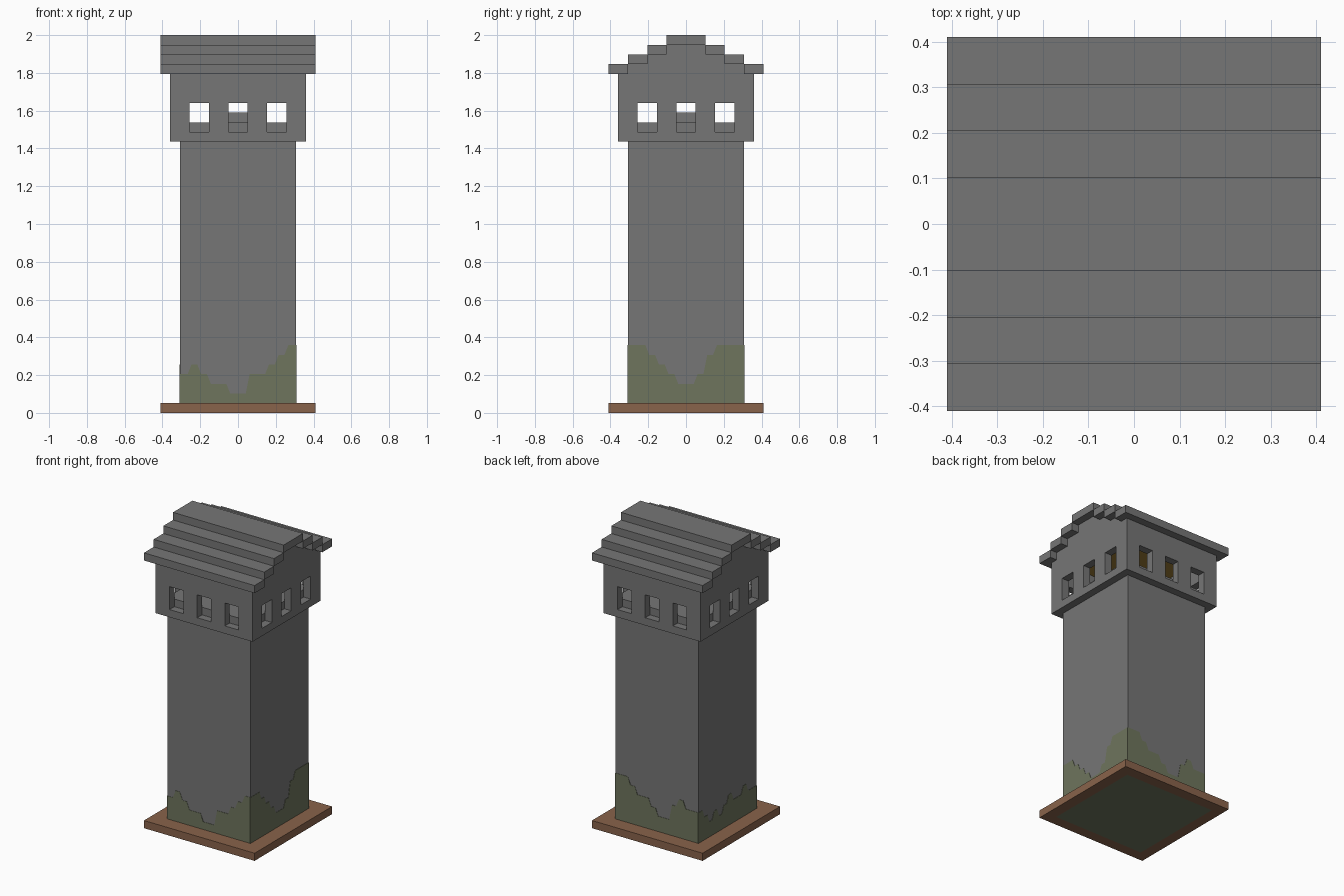
import bpy, bmesh, math
from mathutils import Matrix, Vector

U = 2 / 39  # one block

cube = bpy.data.objects.get("Cube")
if cube:
    bpy.data.objects.remove(cube, do_unlink=True)


def material(name, rgb):
    m = bpy.data.materials.new(name)
    m.use_nodes = True
    m.diffuse_color = (*rgb, 1)
    m.node_tree.nodes["Principled BSDF"].inputs["Base Color"].default_value = (*rgb, 1)
    return m


STONE = material("grey stone", (0.18, 0.18, 0.18))
MOSS = material("mossy stone", (0.158, 0.178, 0.11))
EARTH = material("brown earth", (0.25, 0.125, 0.07))
WOOD = material("golden wood", (0.33, 0.20, 0.035))


def finish(name, bm, *mats):
    bmesh.ops.recalc_face_normals(bm, faces=bm.faces)
    mesh = bpy.data.meshes.new(name)
    bm.to_mesh(mesh)
    bm.free()
    for m in mats:
        mesh.materials.append(m)
    obj = bpy.data.objects.new(name, mesh)
    bpy.context.collection.objects.link(obj)
    return obj


def box_mesh(x, y, z):
    """Box from (low, high) ranges in blocks."""
    bm = bmesh.new()
    size = [(b - a) * U for a, b in (x, y, z)]
    centre = [(a + b) / 2 * U for a, b in (x, y, z)]
    bmesh.ops.create_cube(bm, size=1, matrix=Matrix.Translation(centre) @ Matrix.Diagonal((*size, 1)))
    return bm


def box(name, x, y, z, mat=STONE):
    return finish(name, box_mesh(x, y, z), mat)


def prism(name, outline, x0, x1, mat=STONE):
    """Extrude a (y, z) outline along x."""
    bm = bmesh.new()
    face = bm.faces.new([bm.verts.new((x0 * U, y * U, z * U)) for y, z in outline])
    out = bmesh.ops.extrude_face_region(bm, geom=[face])
    verts = [v for v in out["geom"] if isinstance(v, bmesh.types.BMVert)]
    bmesh.ops.translate(bm, verts=verts, vec=((x1 - x0) * U, 0, 0))
    return finish(name, bm, mat)


# Earth base, with the tower footprint showing underneath
bm = box_mesh((-8, 8), (-8, 8), (0, 1))
bm.faces.ensure_lookup_table()
under = min(bm.faces, key=lambda f: f.calc_center_median().z)
for width, index in ((2, 1), (1, 0)):
    bmesh.ops.inset_region(bm, faces=[under], thickness=width * U)
    under.material_index = 1
under.material_index = 2
# the outer ring stays earth, the middle ring is moss
for f in bm.faces:
    reach = max(max(abs(v.co.x), abs(v.co.y)) for v in f.verts) / U
    low = max(v.co.z for v in f.verts) < U / 2
    f.material_index = 0 if not low or reach > 7 else (1 if reach > 5.5 else 2)
finish("base", bm, EARTH, MOSS, STONE)

# Shaft
box("shaft", (-6, 6), (-6, 6), (1, 28))

# Moss patches: height of each block column, front then counter-clockwise
MOSS_HEIGHTS = {
    "front": "454332244567",
    "left": "776543346777",
    "back": "776554335655",
    "right": "543434544544",
}
for turn, (side, heights) in enumerate(MOSS_HEIGHTS.items()):
    points = [(-6, 1)]
    for i, h in enumerate(map(int, heights)):
        points += [(i - 6 + (0 if i == 0 else 0.2), h), (i - 5 - (0 if i == 11 else 0.2), h)]
    points.append((6, 1))
    bm = bmesh.new()
    rotation = Matrix.Rotation(turn * math.pi / 2, 3, "Z")
    face = bm.faces.new([bm.verts.new(rotation @ Vector((u * U, -6 * U, z * U))) for u, z in points])
    out = bmesh.ops.extrude_face_region(bm, geom=[face])
    verts = [v for v in out["geom"] if isinstance(v, bmesh.types.BMVert)]
    bmesh.ops.translate(bm, verts=verts, vec=rotation @ Vector((0, -0.002, 0)))
    finish("moss_" + side, bm, MOSS)

# Lookout room: hollow box with three windows on each side
room = box("lookout_walls", (-7, 7), (-7, 7), (28, 35))
cutters = [box("cavity_cutter", (-6, 6), (-6, 6), (28.5, 36))]
for c in (-4, 0, 4):
    span = (c - 1, c + 1)
    cutters.append(box("window_cutter", span, (-9, 9), (29, 32)))
    cutters.append(box("window_cutter", (-9, 9), span, (29, 32)))
for cutter in cutters:
    mod = room.modifiers.new("cut", "BOOLEAN")
    mod.operation = "DIFFERENCE"
    mod.solver = "EXACT"
    mod.object = cutter
bpy.context.view_layer.update()
cut_mesh = bpy.data.meshes.new_from_object(room.evaluated_get(bpy.context.evaluated_depsgraph_get()))
room.modifiers.clear()
room.data = cut_mesh
for cutter in cutters:
    bpy.data.objects.remove(cutter, do_unlink=True)

# Room interior
box("lookout_floor", (-6, 6), (-6, 6), (28.5, 30))
box("floor_block", (-1, 1), (-1, 1), (30, 31))
box("ceiling", (-6, 6), (-6, 6), (34.85, 35), WOOD)

# Stepped gable under the roof
right_side = []
for step in range(3):
    right_side += [(6 - 2 * step, 35 + step), (6 - 2 * step, 36 + step)]
prism("gable", right_side + [(-y, z) for y, z in reversed(right_side)], -7, 7)

# Stepped roof slabs
for step in range(3):
    inner, outer = 6 - 2 * step, 8 - 2 * step
    box(f"front_roof_step_{step + 1}", (-8, 8), (-outer, -inner), (35 + step, 36 + step))
    box(f"back_roof_step_{step + 1}", (-8, 8), (inner, outer), (35 + step, 36 + step))
box("roof_ridge", (-8, 8), (-2, 2), (38, 39))
